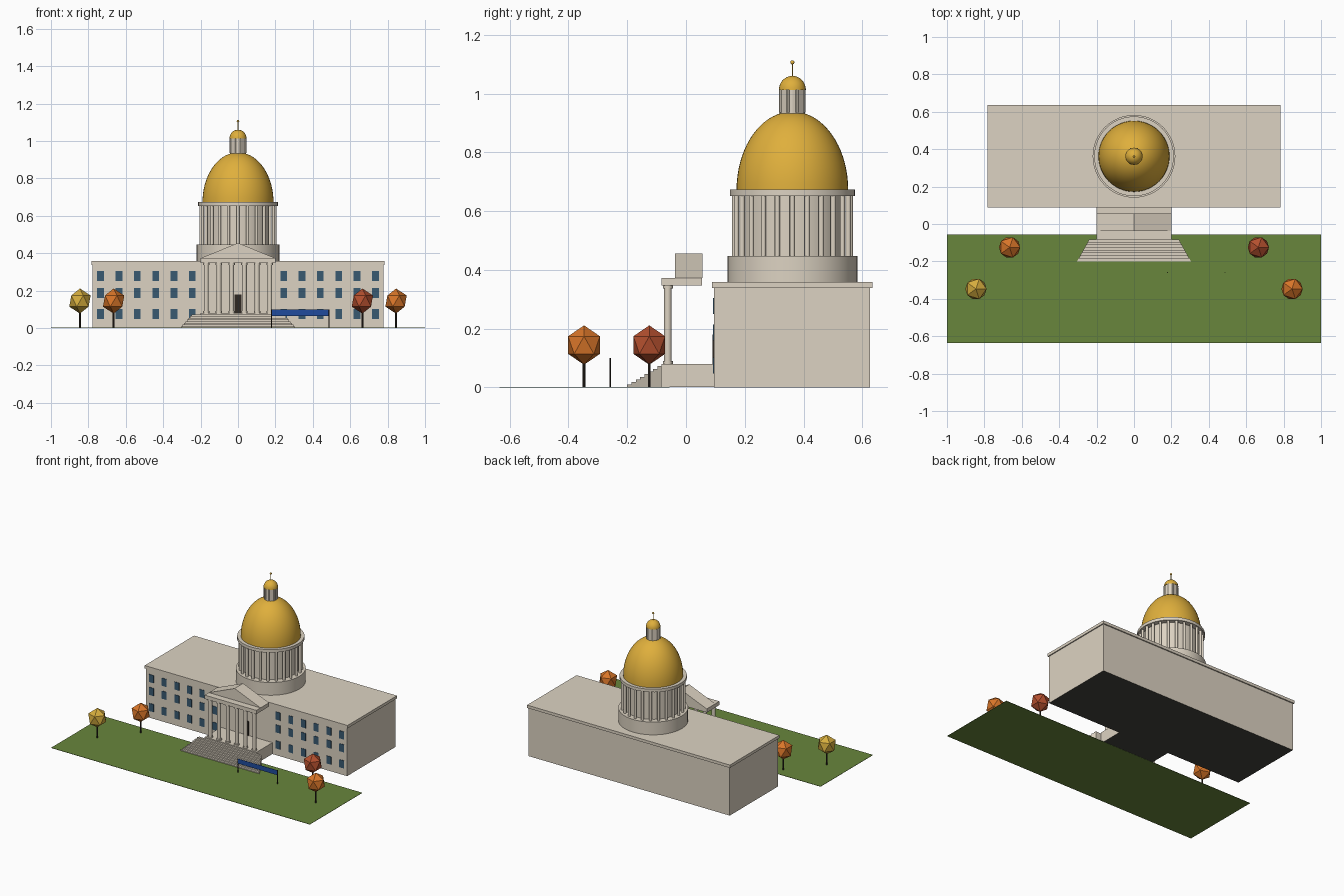
import bpy, bmesh, math
from mathutils import Matrix, Vector

if "Cube" in bpy.data.objects:
    bpy.data.objects.remove(bpy.data.objects["Cube"])


def material(name, r, g, b):
    m = bpy.data.materials.new(name)
    m.use_nodes = True
    m.diffuse_color = (r, g, b, 1)
    bsdf = next(n for n in m.node_tree.nodes if n.type == "BSDF_PRINCIPLED")
    bsdf.inputs["Base Color"].default_value = (r, g, b, 1)
    bsdf.inputs["Roughness"].default_value = 0.8
    return m


STONE = material("pale stone", 0.72, 0.65, 0.54)
GOLD = material("gold", 0.74, 0.43, 0.045)
GRASS = material("grass green", 0.138, 0.238, 0.045)
ORANGE = material("orange leaves", 0.69, 0.18, 0.022)
RED = material("red leaves", 0.46, 0.08, 0.028)
YELLOW = material("yellow leaves", 0.67, 0.42, 0.048)
DARK = material("dark brown", 0.03, 0.022, 0.016)
GLASS = material("window blue", 0.04, 0.10, 0.165)
BLUE = material("banner blue", 0.014, 0.07, 0.34)
CHARCOAL = material("charcoal foundation", 0.055, 0.055, 0.047)


def finish(name, bm, mat, smooth=False):
    bmesh.ops.recalc_face_normals(bm, faces=bm.faces)
    me = bpy.data.meshes.new(name)
    bm.to_mesh(me)
    bm.free()
    me.materials.append(mat)
    ob = bpy.data.objects.new(name, me)
    bpy.context.collection.objects.link(ob)
    if smooth:
        bpy.ops.object.select_all(action="DESELECT")
        ob.select_set(True)
        bpy.context.view_layer.objects.active = ob
        bpy.ops.object.shade_smooth_by_angle(angle=math.radians(40))
    return ob


def add_box(bm, x, y, z):
    """Box from (min, max) pairs."""
    size = Vector((x[1] - x[0], y[1] - y[0], z[1] - z[0]))
    mid = Vector((sum(x), sum(y), sum(z))) / 2
    bmesh.ops.create_cube(bm, size=1, matrix=Matrix.Translation(mid) @ Matrix.Diagonal(size).to_4x4())


def box(name, mat, x, y, z):
    bm = bmesh.new()
    add_box(bm, x, y, z)
    return finish(name, bm, mat)


def dark_underside(ob):
    ob.data.materials.append(CHARCOAL)
    for face in ob.data.polygons:
        face.material_index = int(face.normal.z < -0.5)


def add_prism(bm, front, back):
    """Solid between two matching outlines."""
    a = [bm.verts.new(p) for p in front]
    b = [bm.verts.new(p) for p in back]
    bm.faces.new(a)
    bm.faces.new(b[::-1])
    for i in range(len(a)):
        bm.faces.new((a[i - 1], a[i], b[i], b[i - 1]))


def add_rod(bm, x, y, z0, z1, r, sides=12):
    bmesh.ops.create_cone(bm, cap_ends=True, segments=sides, radius1=r, radius2=r, depth=z1 - z0,
                          matrix=Matrix.Translation((x, y, (z0 + z1) / 2)))


def lathe(name, mat, profile, y, sides=48, smooth=True):
    """Spin a (radius, height) profile about the vertical through (0, y)."""
    bm = bmesh.new()
    verts = [bm.verts.new((r, y, z)) for r, z in profile]
    edges = [bm.edges.new(pair) for pair in zip(verts, verts[1:])]
    bmesh.ops.spin(bm, geom=verts + edges, cent=(0, y, 0), axis=(0, 0, 1),
                   angle=math.tau, steps=sides)
    bmesh.ops.remove_doubles(bm, verts=bm.verts, dist=1e-5)
    return finish(name, bm, mat, smooth)


def dome_profile(r, z0, height, n=14):
    return [(r * math.cos(math.pi / 2 * i / n), z0 + height * math.sin(math.pi / 2 * i / n))
            for i in range(n + 1)]


# Lawn
box("lawn", GRASS, (-1, 1), (-0.635, -0.057), (0, 0.002))

# Main block with its cornice
dark_underside(box("main_block", STONE, (-0.777, 0.777), (0.095, 0.627), (0, 0.338)))
box("roof_cornice", STONE, (-0.784, 0.784), (0.089, 0.635), (0.338, 0.358))

# Windows: three rows of six on each wing
bm = bmesh.new()
for side in (-1, 1):
    for column in range(6):
        x = side * (0.244 + 0.0982 * column)
        for z in (0.075, 0.187, 0.277):
            add_box(bm, (x - 0.018, x + 0.018), (0.092, 0.097), (z - 0.027, z + 0.027))
finish("windows", bm, GLASS)
box("front_door", DARK, (-0.018, 0.018), (0.091, 0.097), (0.08, 0.18))

# Portico: platform, stairs, columns, entablature, pediment
dark_underside(box("portico_platform", STONE, (-0.2, 0.2), (-0.083, 0.095), (0.001, 0.08)))
bm = bmesh.new()
steps = 8
depth = 0.117 / steps
for i in range(steps):
    top = 0.009 * (i + 1)
    rings = []
    for j in (i, i + 1):
        half = 0.305 - 0.065 * j / steps
        y = -0.2 + j * depth
        rings.append([(-half, y, 0.001), (half, y, 0.001), (half, y, top), (-half, y, top)])
    add_prism(bm, *rings)
finish("stairs", bm, STONE)

bm = bmesh.new()
for i in range(6):
    x = -0.17 + 0.068 * i
    add_rod(bm, x, -0.062, 0.09, 0.338, 0.013, 16)
    add_rod(bm, x, -0.062, 0.08, 0.09, 0.017, 16)
    add_rod(bm, x, -0.062, 0.336, 0.348, 0.017, 16)
finish("portico_columns", bm, STONE, True)
box("entablature", STONE, (-0.2, 0.2), (-0.083, 0.055), (0.347, 0.373))

bm = bmesh.new()
triangle = ((-0.2, 0.373), (0.2, 0.373), (0, 0.455))
add_prism(bm, *[[(x, y, z) for x, z in triangle] for y in (-0.037, 0.057)])
finish("pediment", bm, STONE)

# Rotunda: base, colonnaded drum, ring cornice
CY = 0.362
lathe("rotunda_base", STONE, [(0, 0.35), (0.221, 0.35), (0.221, 0.447), (0, 0.447)], CY)
lathe("drum_core", STONE, [(0.178, 0.44), (0.178, 0.66)], CY)
lathe("drum_cornice", STONE, [(0, 0.652), (0.213, 0.652), (0.213, 0.673), (0, 0.673)], CY)
bm = bmesh.new()
for i in range(24):
    a = math.tau * i / 24
    add_rod(bm, 0.197 * math.cos(a), CY + 0.197 * math.sin(a), 0.445, 0.654, 0.009, 10)
finish("drum_columns", bm, STONE, True)

# Gold dome, lantern and finial
lathe("main_dome", GOLD, dome_profile(0.19, 0.672, 0.267, 18), CY)
bm = bmesh.new()
add_rod(bm, 0, CY, 0.93, 1.013, 0.043, 12)
for i in range(8):
    a = math.tau * (i + 0.5) / 8
    add_rod(bm, 0.042 * math.cos(a), CY + 0.042 * math.sin(a), 0.936, 1.013, 0.006, 8)
finish("lantern", bm, STONE)
lathe("lantern_dome", GOLD, dome_profile(0.046, 1.012, 0.048, 8), CY, 24)
bm = bmesh.new()
add_rod(bm, 0, CY, 1.05, 1.105, 0.002, 8)
bmesh.ops.create_uvsphere(bm, u_segments=12, v_segments=8, radius=0.007,
                          matrix=Matrix.Translation((0, CY, 1.106)))
finish("finial", bm, GOLD, True)

# Autumn trees
trees = (("left_back", 0.665, -0.125, RED), ("left_front", 0.845, -0.347, ORANGE),
         ("right_back", -0.665, -0.125, ORANGE), ("right_front", -0.845, -0.347, YELLOW))
for name, x, y, leaves in trees:
    bm = bmesh.new()
    add_rod(bm, x, y, 0.001, 0.1, 0.005, 8)
    finish(name + "_tree_trunk", bm, DARK)
    bm = bmesh.new()
    bmesh.ops.create_icosphere(bm, subdivisions=1, radius=0.067, matrix=Matrix.Translation((x, y, 0.144))
                               @ Matrix.Diagonal((0.95, 0.95, 1, 1)))
    finish(name + "_tree_crown", bm, leaves)

# Banner on two posts
box("banner", BLUE, (0.18, 0.487), (-0.2595, -0.2583), (0.064, 0.098))
bm = bmesh.new()
for x in (0.18, 0.487):
    add_rod(bm, x, -0.2585, 0.001, 0.1, 0.0025, 8)
finish("banner_posts", bm, DARK)
